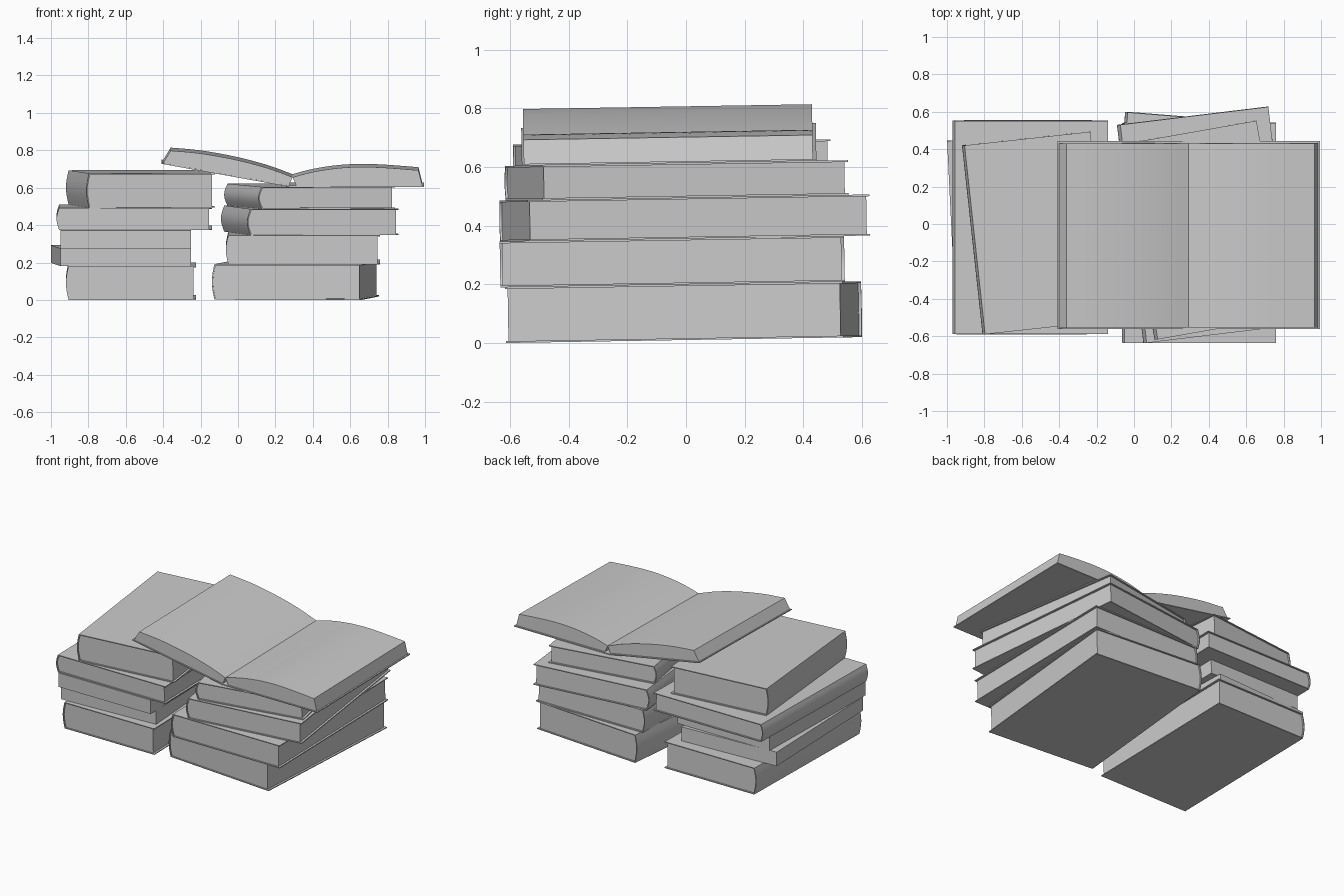
import bpy, bmesh, math
from mathutils import Matrix, Vector

cube = bpy.data.objects.get("Cube")
if cube:
    bpy.data.objects.remove(cube)

GREY = (0.6, 0.6, 0.6, 1)
mat = bpy.data.materials.new("plain grey")
mat.use_nodes = True
mat.diffuse_color = GREY
mat.node_tree.nodes["Principled BSDF"].inputs["Base Color"].default_value = GREY

# Everything leans slightly up towards the back, pivoting at the front edge
PIVOT = Vector((0, -0.62, 0))
TILT = (Matrix.Translation(PIVOT) @ Matrix.Rotation(math.radians(0.95), 4, 'X')
        @ Matrix.Translation(-PIVOT))
BOARD = 0.006


def extrude_profile(name, profile, y0, y1, place=Matrix()):
    """Extrude an x-z outline from y0 to y1."""
    bm = bmesh.new()
    face = bm.faces.new([bm.verts.new((x, y0, z)) for x, z in profile])
    ext = bmesh.ops.extrude_face_region(bm, geom=[face])
    moved = [g for g in ext["geom"] if isinstance(g, bmesh.types.BMVert)]
    bmesh.ops.translate(bm, verts=moved, vec=(0, y1 - y0, 0))
    bmesh.ops.recalc_face_normals(bm, faces=bm.faces)
    mesh = bpy.data.meshes.new(name)
    bm.to_mesh(mesh)
    bm.free()
    mesh.materials.append(mat)
    obj = bpy.data.objects.new(name, mesh)
    bpy.context.collection.objects.link(obj)
    obj.matrix_world = TILT @ place
    bpy.ops.object.select_all(action='DESELECT')
    obj.select_set(True)
    bpy.context.view_layer.objects.active = obj
    bpy.ops.object.shade_smooth_by_angle(angle=math.radians(30))
    return obj


def spine_arc(x, bulge, z0, z1, steps=8):
    """Shallow rounded spine from bottom to top."""
    return [(x - bulge * math.sin(math.pi * i / steps), z0 + (z1 - z0) * i / steps)
            for i in range(steps + 1)]


def hardback(name, corner, angle, width, length, z, height, bulge=0.014):
    place = (Matrix.Translation((*corner, z))
             @ Matrix.Rotation(math.radians(angle), 4, 'Z'))
    top = height - BOARD
    outer = spine_arc(bulge, bulge, 0, height)
    inner = spine_arc(bulge + BOARD, bulge, BOARD, top)
    cover = [(width, 0)] + outer + [(width, height), (width, top)]
    cover += inner[::-1] + [(width, BOARD)]
    extrude_profile(name + "_cover", cover, 0, length, place)
    fore = width - 0.014
    extrude_profile(name + "_pages", inner + [(fore, top), (fore, BOARD)],
                    0.008, length - 0.01, place)


def paperback(name, corner, angle, width, length, z, height):
    place = (Matrix.Translation((*corner, z))
             @ Matrix.Rotation(math.radians(angle), 4, 'Z'))
    extrude_profile(name, [(0, 0), (width, 0), (width, height), (0, height)],
                    0, length, place)


# Left stack
hardback("left_bottom_book", (-0.92, -0.585), 0, 0.695, 1.14, 0, 0.18)
paperback("left_lower_paperback", (-0.95, -0.56), 2.8, 0.70, 1.01, 0.18, 0.095)
paperback("left_upper_paperback", (-0.95, -0.585), 0, 0.70, 1.04, 0.275, 0.097)
hardback("left_wide_book", (-0.97, -0.58), 0, 0.83, 1.14, 0.372, 0.12)
hardback("left_top_book", (-0.81, -0.58), 6.2, 0.69, 1.016, 0.492, 0.184)

# Right stack
hardback("right_bottom_book", (-0.14, -0.55), -4.6, 0.805, 1.155, 0, 0.19)
hardback("right_second_book", (-0.065, -0.63), 0, 0.825, 1.175, 0.19, 0.156)
hardback("right_third_book", (0.05, -0.63), 6.9, 0.815, 1.175, 0.346, 0.14, 0.018)
hardback("right_top_book", (0.11, -0.61), 10, 0.74, 1.06, 0.486, 0.118, 0.018)

# Open book: boards, spine strip and two curved page blocks
BASE = 0.604
left_hinge, right_hinge = (0.272, BASE), (0.312, BASE)
left_edge, right_edge = (-0.41, 0.727), (0.995, BASE)
for name, a, b in (("open_left_board", left_edge, left_hinge),
                   ("open_spine", left_hinge, right_hinge),
                   ("open_right_board", right_hinge, right_edge)):
    outline = [a, b, (b[0], b[1] + BOARD), (a[0], a[1] + BOARD)]
    extrude_profile(name, outline, -0.55, 0.455)


def smooth_curve(points, steps=4):
    """Catmull-Rom curve through the points."""
    pts = [Vector(p) for p in (points[0], *points, points[-1])]
    out = []
    for a, b, c, d in zip(pts, pts[1:], pts[2:], pts[3:]):
        for i in range(steps):
            t = i / steps
            out.append(0.5 * (2 * b + (c - a) * t + (2 * a - 5 * b + 4 * c - d) * t ** 2
                              + (3 * b - a - 3 * c + d) * t ** 3))
    return [tuple(p) for p in out] + [points[-1]]


left_top = smooth_curve([(-0.36, 0.797), (-0.2, 0.782), (-0.02, 0.75),
                         (0.15, 0.706), (0.292, 0.655)])
right_top = smooth_curve([(0.292, 0.655), (0.4, 0.683), (0.53, 0.703),
                          (0.66, 0.71), (0.8, 0.705), (0.965, 0.692)])
extrude_profile("open_left_pages", [(-0.4, 0.731)] + left_top + [(0.272, BASE + BOARD)],
                -0.543, 0.443)
extrude_profile("open_right_pages", right_top + [(0.985, BASE + BOARD), (0.312, BASE + BOARD)],
                -0.543, 0.443)
